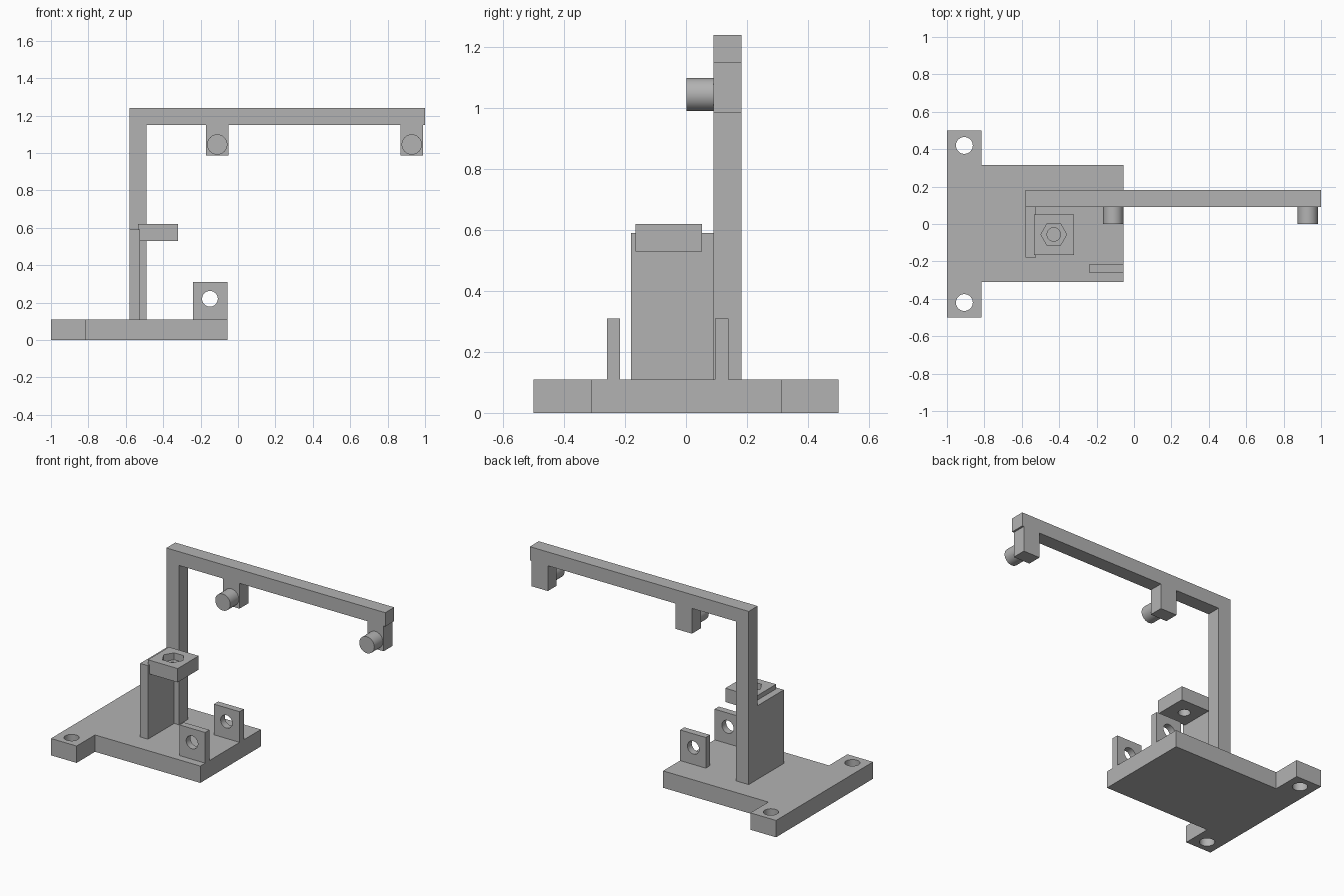
import bpy
import bmesh
from math import pi
from mathutils import Matrix

old = bpy.data.objects.get("Cube")
if old:
    bpy.data.objects.remove(old, do_unlink=True)

grey = bpy.data.materials.new("plain grey")
grey.use_nodes = True
colour = (0.45, 0.45, 0.45, 1)
grey.diffuse_color = colour
grey.node_tree.nodes["Principled BSDF"].inputs["Base Color"].default_value = colour


def finish(name, bm):
    bmesh.ops.recalc_face_normals(bm, faces=bm.faces)
    mesh = bpy.data.meshes.new(name)
    bm.to_mesh(mesh)
    bm.free()
    mesh.materials.append(grey)
    obj = bpy.data.objects.new(name, mesh)
    bpy.context.collection.objects.link(obj)
    return obj


def prism(name, outline, start, depth):
    """Extrude an outline of 3D points built from start along depth."""
    bm = bmesh.new()
    face = bm.faces.new([bm.verts.new(p) for p in outline])
    bmesh.ops.translate(bm, verts=bm.verts, vec=start)
    ext = bmesh.ops.extrude_face_region(bm, geom=[face], use_keep_orig=True)
    moved = [v for v in ext["geom"] if isinstance(v, bmesh.types.BMVert)]
    bmesh.ops.translate(bm, verts=moved, vec=depth)
    return finish(name, bm)


def box(name, x, y, z):
    corners = [(x[0], y[0], 0), (x[1], y[0], 0), (x[1], y[1], 0), (x[0], y[1], 0)]
    return prism(name, corners, (0, 0, z[0]), (0, 0, z[1] - z[0]))


def rod(name, centre, radius, length, axis="Z", sides=48):
    turn = Matrix.Rotation(pi / 2, 4, "X") if axis == "Y" else Matrix.Rotation(pi / 2, 4, "Z")
    bm = bmesh.new()
    bmesh.ops.create_cone(bm, cap_ends=True, segments=sides, radius1=radius, radius2=radius,
                          depth=length, matrix=Matrix.Translation(centre) @ turn)
    return finish(name, bm)


def smooth(obj):
    bpy.ops.object.select_all(action="DESELECT")
    obj.select_set(True)
    bpy.context.view_layer.objects.active = obj
    bpy.ops.object.shade_smooth_by_angle(angle=pi / 6)


def cut(obj, *cutters):
    """Drill the cutters out of obj and remove them."""
    for cutter in cutters:
        mod = obj.modifiers.new("cut", "BOOLEAN")
        mod.operation = "DIFFERENCE"
        mod.solver = "EXACT"
        mod.object = cutter
        bpy.ops.object.select_all(action="DESELECT")
        obj.select_set(True)
        bpy.context.view_layer.objects.active = obj
        bpy.ops.object.modifier_apply(modifier=mod.name)
        bpy.data.objects.remove(cutter, do_unlink=True)
    smooth(obj)


# T-shaped base with two mounting holes
T = 0.11
base = prism("base_plate", [(-1, -0.5, 0), (-0.815, -0.5, 0), (-0.815, -0.31, 0), (-0.055, -0.31, 0),
                            (-0.055, 0.315, 0), (-0.815, 0.315, 0), (-0.815, 0.5, 0), (-1, 0.5, 0)],
             (0, 0, 0), (0, 0, T))
cut(base, *[rod("hole_cutter", (-0.907, y, T / 2), 0.045, 0.4) for y in (-0.42, 0.42)])

# Pair of drilled hinge lugs
for name, y in (("front_lug", -0.26), ("back_lug", 0.095)):
    lug = box(name, (-0.24, -0.055), (y, y + 0.044), (T, 0.31))
    cut(lug, rod("hole_cutter", (-0.15, y, 0.22), 0.042, 0.3, "Y"))

# Post and overhead beam with two hanging tabs, as one profile
arm = [(-0.58, T), (-0.49, T), (-0.49, 1.15), (-0.17, 1.15), (-0.17, 0.985), (-0.052, 0.985),
       (-0.052, 1.15), (0.87, 1.15), (0.87, 0.985), (0.988, 0.985), (0.988, 1.15), (1, 1.15),
       (1, 1.24), (-0.58, 1.24)]
prism("overhead_arm", [(x, 0, z) for x, z in arm], (0, 0.09, 0), (0, 0.092, 0))

# Pegs on the tabs
for name, x in (("inner_peg", -0.111), ("outer_peg", 0.929)):
    smooth(rod(name, (x, 0.046, 1.045), 0.054, 0.09, "Y"))

# Support wall and the bracket with a hexagonal nut pocket
box("support_wall", (-0.58, -0.524), (-0.18, 0.09), (T, 0.59))
bracket = box("nut_bracket", (-0.535, -0.32), (-0.165, 0.052), (0.53, 0.62))
centre = (-0.429, -0.056)
cut(bracket, rod("pocket_cutter", (*centre, 0.62), 0.069, 0.09, sides=6),
    rod("hole_cutter", (*centre, 0.55), 0.036, 0.2))
